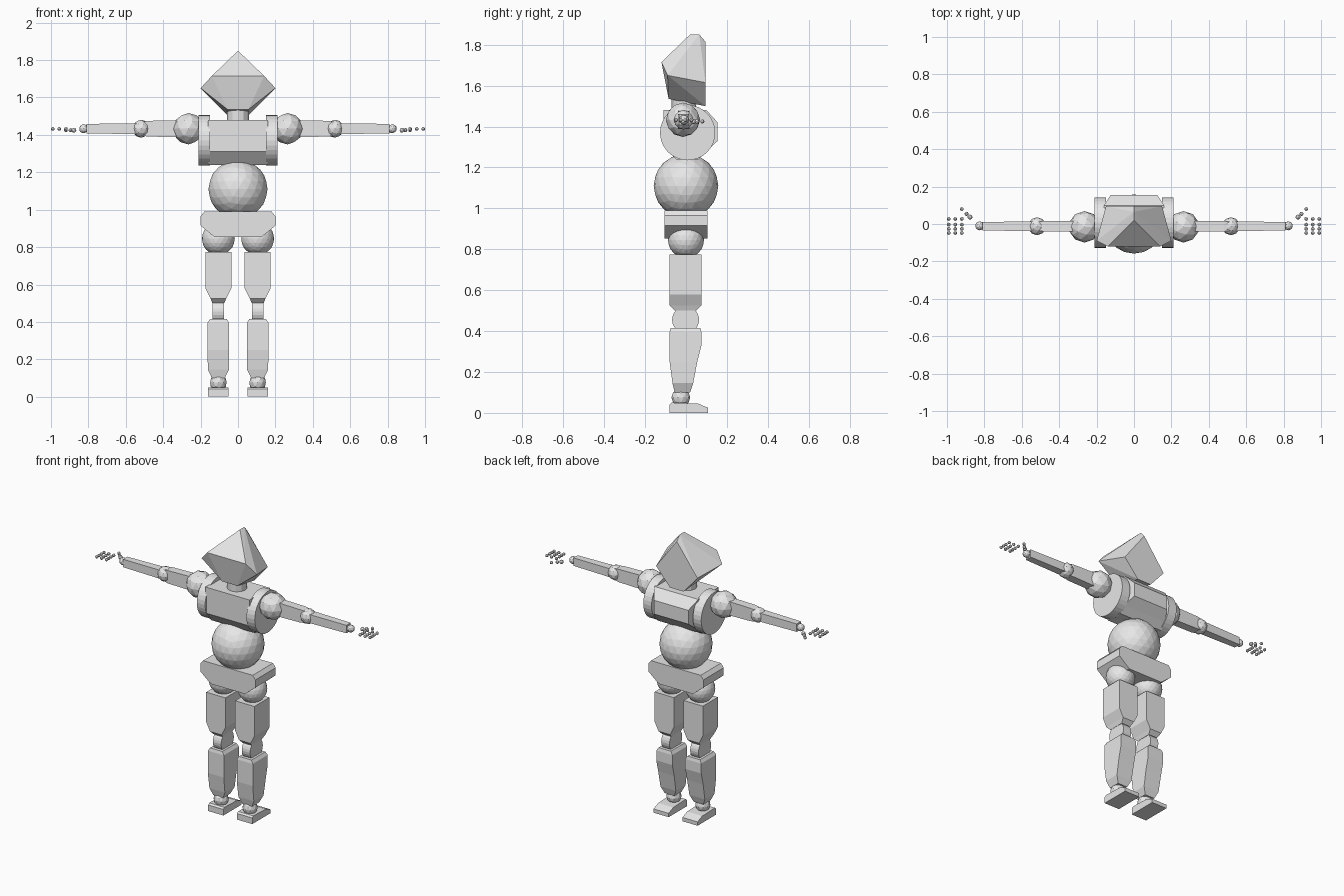
import bpy, bmesh, math
from mathutils import Matrix, Vector

if "Cube" in bpy.data.objects:
    bpy.data.objects.remove(bpy.data.objects["Cube"])

mat = bpy.data.materials.new("plain_grey")
mat.diffuse_color = (0.8, 0.8, 0.8, 1)
mat.use_nodes = True
mat.node_tree.nodes["Principled BSDF"].inputs["Base Color"].default_value = mat.diffuse_color


def finish(name, bm):
    bmesh.ops.recalc_face_normals(bm, faces=bm.faces)
    me = bpy.data.meshes.new(name)
    bm.to_mesh(me)
    bm.free()
    me.materials.append(mat)
    ob = bpy.data.objects.new(name, me)
    bpy.context.collection.objects.link(ob)
    return ob


def ball(name, pos, r, sub):
    bm = bmesh.new()
    bmesh.ops.create_icosphere(bm, subdivisions=sub, radius=r, matrix=Matrix.Translation(pos))
    return finish(name, bm)


def drum(name, pos, r, depth, axis, sides, r2=None):
    """Cylinder along x or z."""
    bm = bmesh.new()
    m = Matrix.Translation(pos)
    if axis == 'X':
        m = m @ Matrix.Rotation(math.pi / 2, 4, 'Y')
    bmesh.ops.create_cone(bm, cap_ends=True, segments=sides, radius1=r,
                          radius2=r2 or r, depth=depth, matrix=m)
    return finish(name, bm)


def loft(name, rings):
    """Skin a list of equal-length point rings and cap both ends."""
    bm = bmesh.new()
    vs = [[bm.verts.new(p) for p in ring] for ring in rings]
    n = len(vs[0])
    for a, b in zip(vs, vs[1:]):
        for i in range(n):
            j = (i + 1) % n
            bm.faces.new((a[i], a[j], b[j], b[i]))
    bm.faces.new(vs[0])
    bm.faces.new(vs[-1])
    return finish(name, bm)


def limb(name, cx, sections):
    """Upright box limb; section = (z, half width, y front, y back)."""
    loft(name, [[(cx - w, y0, z), (cx + w, y0, z), (cx + w, y1, z), (cx - w, y1, z)]
                for z, w, y0, y1 in sections])


def arm_box(name, s, sections):
    """Box limb along x; section = (x, half depth, half height)."""
    loft(name, [[(s * x, -.012 - d, 1.433 - h), (s * x, -.012 + d, 1.433 - h),
                 (s * x, -.012 + d, 1.433 + h), (s * x, -.012 - d, 1.433 + h)]
                for x, d, h in sections])


# Head: faceted gem shape, mirrored hull
half = [(.14, -.12, 1.715), (.2, -.09, 1.65), (.15, .095, 1.615),
        (.055, -.085, 1.535), (.05, .095, 1.50)]
points = [(0, .02, 1.85), (0, .065, 1.85), (0, .095, 1.815)]
points += [(s * x, y, z) for x, y, z in half for s in (-1, 1)]
bm = bmesh.new()
for p in points:
    bm.verts.new(p)
bmesh.ops.convex_hull(bm, input=bm.verts)
bmesh.ops.dissolve_limit(bm, angle_limit=.03, verts=bm.verts, edges=bm.edges)
finish("head", bm)
drum("neck", (0, -.01, 1.50), .06, .08, 'Z', 12)

# Chest: faceted barrel whose back panel narrows
chest = [(-.11, 1.48), (-.11, 1.31), (-.05, 1.24), (.06, 1.24),
         (.10, 1.28), (.155, 1.33), (.155, 1.42), (.10, 1.48)]
loft("chest", [[(s * (.125 if y > .14 else .16), y, z) for y, z in chest] for s in (-1, 1)])

ball("belly", (0, 0, 1.11), .158, 3)

# Hips: wide block with slanted lower corners
side = [(.125, .853), (.2, .915), (.2, .965), (.18, .99)]
hip = side + [(-x, z) for x, z in reversed(side)]
loft("hips", [[(x, y, z) for x, z in hip] for y in (-.105, .105)])

for s, tag in ((-1, "left"), (1, "right")):
    # Chest side discs and arms
    drum(tag + "_chest_disc", (s * .18, .008, 1.37), .135, .06, 'X', 32)
    ball(tag + "_shoulder", (s * .265, -.015, 1.433), .084, 2)
    arm_box(tag + "_upper_arm", s, [(.28, .028, .046), (.48, .028, .042), (.53, .022, .035)])
    ball(tag + "_elbow", (s * .518, -.012, 1.433), .048, 2)
    arm_box(tag + "_forearm", s, [(.53, .027, .028), (.81, .022, .026)])
    ball(tag + "_wrist", (s * .825, -.01, 1.433), .024, 2)

    # Finger joints: four rows of three, plus a slanting thumb
    for f, y in enumerate((.027, -.003, -.026, -.048)):
        for k, x in enumerate((.92, .956, .99)):
            ball(f"{tag}_finger_{f}_{k}", (s * x, y, 1.432), .010, 2)
    for k, (x, y, r) in enumerate(((.877, .037, .013), (.895, .054, .011), (.92, .08, .01))):
        ball(f"{tag}_thumb_{k}", (s * x, y, 1.425), r, 2)

    # Legs
    c = s * .105
    ball(tag + "_hip_joint", (c, 0, .845), .088, 3)
    limb(tag + "_thigh", c, [(.50, .032, -.055, .05), (.525, .042, -.08, .075),
                             (.58, .07, -.08, .075), (.775, .07, -.08, .075)])
    drum(tag + "_knee", (c, -.002, .455), .066, .06, 'X', 24)
    limb(tag + "_shin", c, [(.10, .035, -.055, .02), (.145, .056, -.066, .035),
                            (.25, .058, -.08, .055), (.33, .058, -.08, .075),
                            (.395, .058, -.08, .075), (.415, .045, -.075, .07)])
    ball(tag + "_ankle", (c, -.025, .075), .046, 2)
    foot = [(-.08, 0), (.108, 0), (.108, .025), (.06, .045), (-.07, .05), (-.08, .04)]
    loft(tag + "_foot", [[(c + w, y, z) for y, z in foot] for w in (-.055, .055)])
